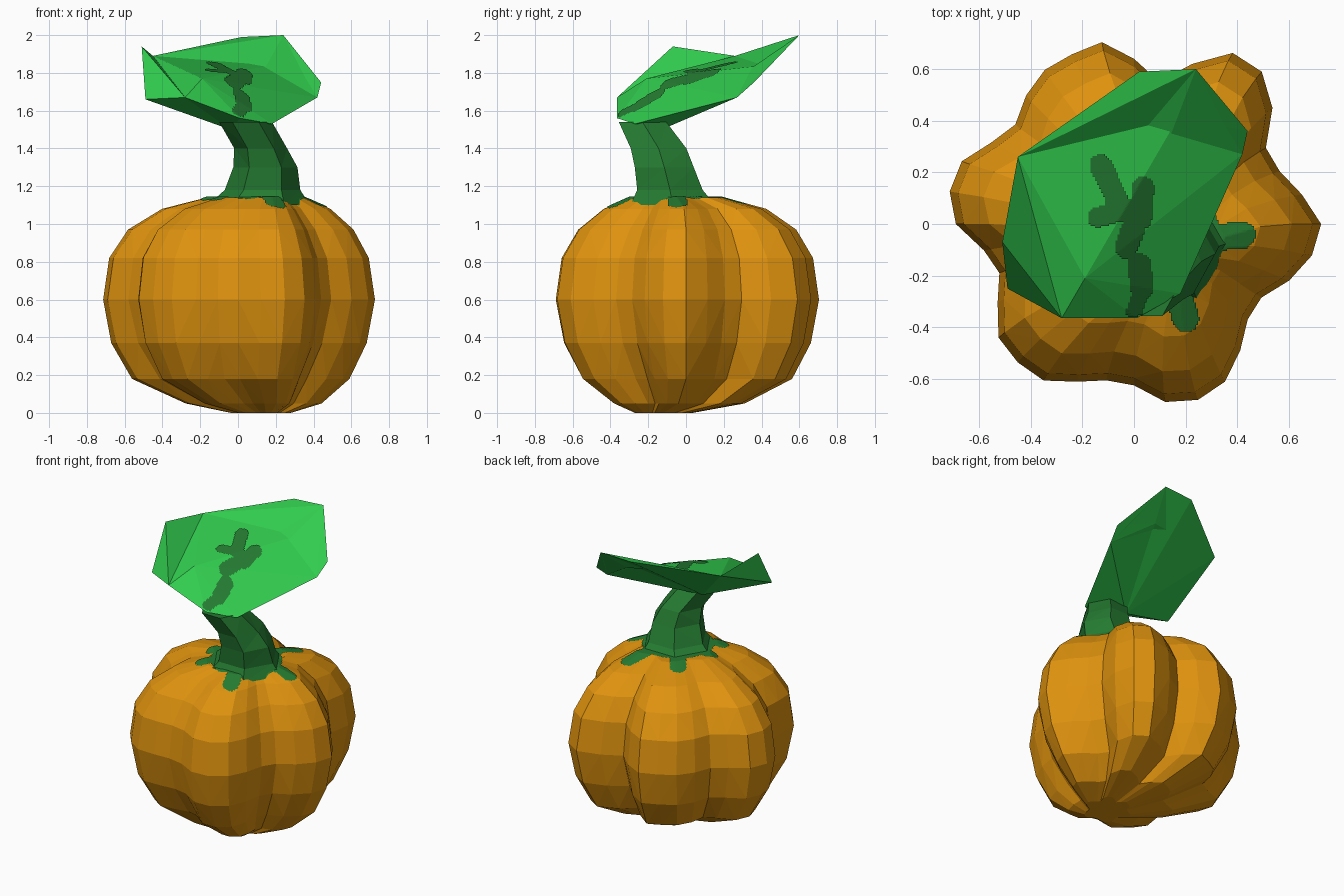
import bpy, bmesh, math
from mathutils import Vector
from mathutils.bvhtree import BVHTree
from mathutils.geometry import intersect_point_line

if "Cube" in bpy.data.objects:
    bpy.data.objects.remove(bpy.data.objects["Cube"])


def material(name, rgb):
    m = bpy.data.materials.new(name)
    lin = [((c / 255 + 0.055) / 1.055) ** 2.4 for c in rgb]
    m.diffuse_color = (*lin, 1)
    m.use_nodes = True
    m.node_tree.nodes["Principled BSDF"].inputs["Base Color"].default_value = m.diffuse_color
    return m


ORANGE = material("pumpkin orange", (222, 146, 14))
LEAF = material("leaf green", (49, 204, 78))
STEM = material("stem green", (37, 124, 50))


def finish(name, bm, mat, fix=True):
    """Turn a bmesh into a flat-shaded object."""
    if fix:
        bmesh.ops.recalc_face_normals(bm, faces=bm.faces)
    bmesh.ops.triangulate(bm, faces=bm.faces)
    mesh = bpy.data.meshes.new(name)
    bm.to_mesh(mesh)
    mesh.materials.append(mat)
    ob = bpy.data.objects.new(name, mesh)
    bpy.context.collection.objects.link(ob)
    return BVHTree.FromBMesh(bm)


def loft(name, rings, mat):
    """Skin a stack of closed rings and cap both ends."""
    bm = bmesh.new()
    rows = [[bm.verts.new(p) for p in ring] for ring in rings]
    n = len(rows[0])
    for a, b in zip(rows, rows[1:]):
        for i in range(n):
            j = (i + 1) % n
            bm.faces.new((a[i], a[j], b[j], b[i]))
    for row in (rows[0], rows[-1]):
        c = bm.verts.new(sum((v.co for v in row), Vector()) / n)
        for i in range(n):
            bm.faces.new((row[i], row[(i + 1) % n], c))
    return finish(name, bm, mat)


def painted(name, target, strokes, mat, step=0.008):
    """Thin patch made of rounded strokes (ax, ay, bx, by, radius) laid on a surface."""
    bm = bmesh.new()
    grid = {}

    def vert(i, j):
        if (i, j) not in grid:
            hit = target.ray_cast(Vector((i * step, j * step, 3)), Vector((0, 0, -1)))[0]
            grid[i, j] = bm.verts.new(hit + Vector((0, 0, 0.006))) if hit else None
        return grid[i, j]

    def inside(x, y):
        p = Vector((x, y, 0))
        for ax, ay, bx, by, r in strokes:
            a, b = Vector((ax, ay, 0)), Vector((bx, by, 0))
            t = min(1, max(0, intersect_point_line(p, a, b)[1]))
            if (a.lerp(b, t) - p).length < r:
                return True
        return False

    for i in range(-75, 75):
        for j in range(-75, 75):
            if inside((i + .5) * step, (j + .5) * step):
                q = [vert(i, j), vert(i + 1, j), vert(i + 1, j + 1), vert(i, j + 1)]
                if all(q):
                    bm.faces.new(q)
    finish(name, bm, mat, fix=False)


# Pumpkin: six-lobed outline (radius every 10 degrees) scaled up a rounded profile
OUTLINE = [.725, .66, .60, .59, .70, .77, .765, .66, .56, .64, .715, .70,
           .69, .65, .60, .635, .71, .725, .69, .59, .555, .61, .685, .70,
           .70, .65, .615, .625, .70, .725, .705, .64, .575, .57, .64, .70]
PROFILE = [  # z, scale, centre x, centre y, extra groove depth
    (0.00, .22, .12, -.12, .3), (0.05, .50, .08, -.04, .5), (0.18, .80, .01, 0, .4),
    (0.37, .94, 0, 0, .15), (0.60, 1.0, 0, 0, 0), (0.82, .955, 0, 0, 0),
    (0.97, .83, .01, 0, .1), (1.08, .62, .04, -.01, .15), (1.14, .36, .09, -.05, 0)]
body_rings = []
for z, s, cx, cy, deep in PROFILE:
    ring = []
    for k, r in enumerate(OUTLINE):
        a = k * math.pi / 18
        r = s * (r - deep * max(0, .72 - r))
        ring.append((cx + r * math.cos(a), cy + r * math.sin(a), z))
    body_rings.append(ring)
body = loft("pumpkin_body", body_rings, ORANGE)

# Bent six-sided stem with a flared foot
STEM_RINGS = [  # centre x, y, z, radius x, radius y
    (.11, -.07, 1.10, .27, .26), (.13, -.085, 1.18, .20, .20),
    (.145, -.115, 1.30, .17, .18), (.12, -.145, 1.40, .14, .17),
    (.04, -.23, 1.54, .14, .145)]
stem_rings = []
for cx, cy, z, rx, ry in STEM_RINGS:
    stem_rings.append([(cx + rx * math.cos(k * math.pi / 3),
                        cy + ry * math.sin(k * math.pi / 3), z) for k in range(6)])
loft("stem", stem_rings, STEM)

# Leaf: cupped upper side with a crease, underside fanned from the stem tip
RIM = dict(A=(-.51, -.07, 1.94), J=(-.49, -.25, 1.66), I=(-.28, -.365, 1.67),
           H=(.01, -.365, 1.56), G=(.18, -.27, 1.53), F=(.42, .27, 1.67),
           E=(.44, .36, 1.75), D=(.24, .60, 2.0), C=(.02, .59, 1.99), B=(-.45, .26, 1.89))
bm = bmesh.new()
v = {k: bm.verts.new(p) for k, p in RIM.items()}
v["K"] = bm.verts.new((.17, .41, 1.84))     # crease end
v["L"] = bm.verts.new((-.19, -.21, 1.77))   # crease start
v["M"] = bm.verts.new((-.04, -.13, 1.50))   # underside centre
upper = "AJI AIB BIL BLK BKD BDC KDE KEF KLF LGF LHG LIH"
under = "ABJ JBM JIM IHM HGM GFM FDM FED DCM CBM"
for tri in (upper + " " + under).split():
    bm.faces.new([v[c] for c in tri])
leaf = finish("leaf", bm, LEAF)

# Dark star of sepals around the stem foot
sepals = [(.11, -.07, .11, -.07, .23)]
for angle, length in ((-73, .31), (5, .31), (68, .37), (125, .33), (178, .25), (218, .27)):
    a = math.radians(angle)
    sepals.append((.11, -.07, .11 + length * math.cos(a), -.07 + length * math.sin(a), .052))
painted("sepals", body, sepals, STEM)

# Dark vein marks on the leaf
veins = [(-.13, .23, -.06, .08, .042), (.035, .14, .025, .02, .043),
         (.01, .02, -.03, -.09, .045), (-.14, .025, -.02, .06, .04),
         (.02, -.16, .03, -.25, .045), (.03, -.25, .0, -.34, .03)]
painted("leaf_veins", leaf, veins, STEM)
